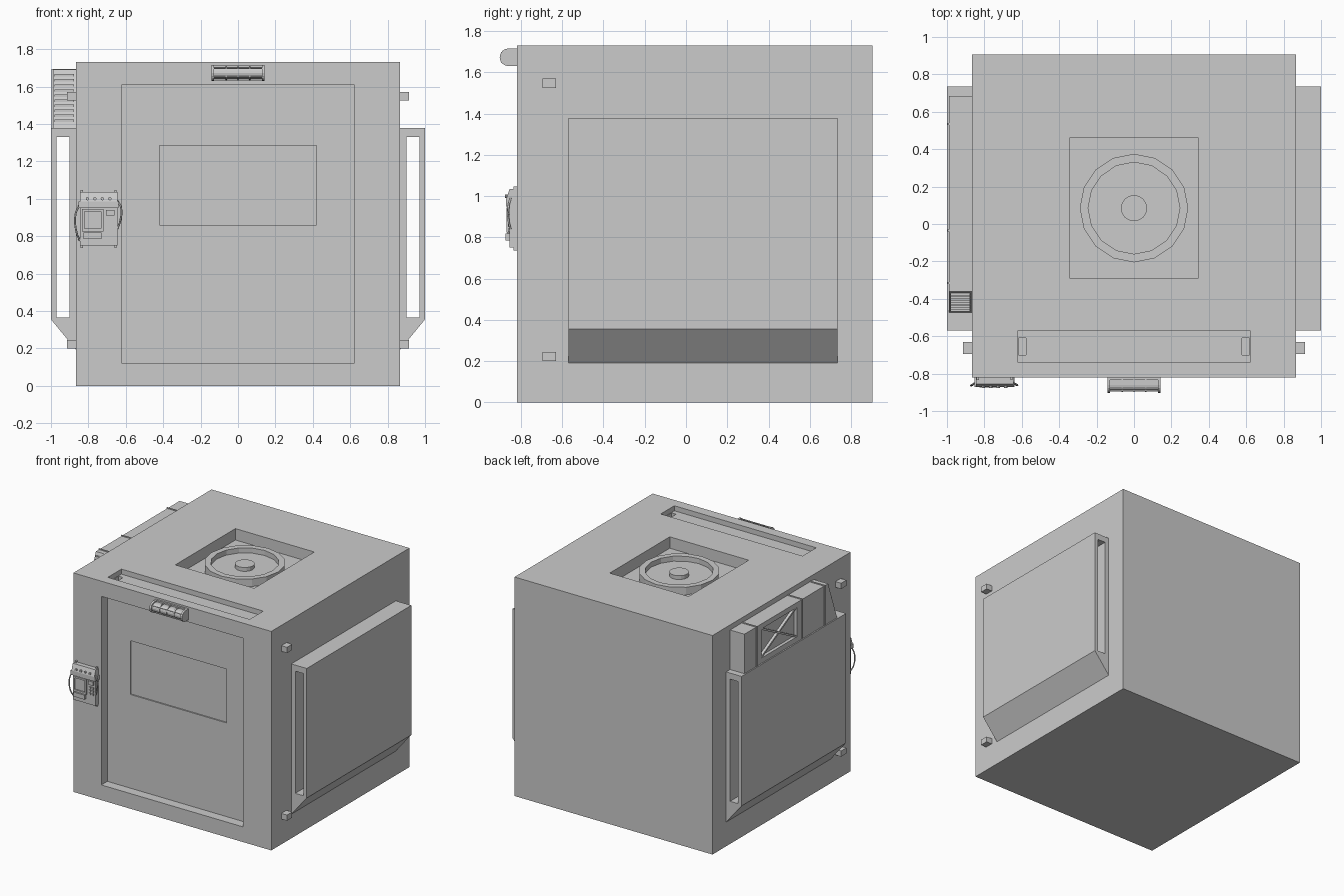
import bpy, bmesh, math
from mathutils import Vector

cube = bpy.data.objects.get("Cube")
if cube:
    bpy.data.objects.remove(cube, do_unlink=True)

GREY = (0.6, 0.6, 0.6, 1)
grey = bpy.data.materials.new("light_grey")
grey.use_nodes = True
grey.diffuse_color = GREY
grey.node_tree.nodes["Principled BSDF"].inputs["Base Color"].default_value = GREY


def finish(name, bm):
    bmesh.ops.recalc_face_normals(bm, faces=bm.faces)
    mesh = bpy.data.meshes.new(name)
    bm.to_mesh(mesh)
    bm.free()
    mesh.materials.append(grey)
    ob = bpy.data.objects.new(name, mesh)
    bpy.context.scene.collection.objects.link(ob)
    return ob


def box(name, x, y, z):
    """Box from (low, high) ranges on each axis."""
    bm = bmesh.new()
    bmesh.ops.create_cube(bm, size=1)
    for v in bm.verts:
        v.co = [r[0] if c < 0 else r[1] for c, r in zip(v.co, (x, y, z))]
    return finish(name, bm)


def prism(name, points, start, end, place):
    """Extrude a 2D profile; place(a, b, t) gives the 3D position."""
    bm = bmesh.new()
    rings = [[bm.verts.new(place(a, b, t)) for a, b in points] for t in (start, end)]
    for ring in rings:
        bm.faces.new(ring)
    n = len(points)
    for i in range(n):
        j = (i + 1) % n
        bm.faces.new((rings[0][i], rings[0][j], rings[1][j], rings[1][i]))
    return finish(name, bm)


def along_x(a, b, t):
    return (t, a, b)


def along_y(a, b, t):
    return (a, t, b)


def along_z(a, b, t):
    return (a, b, t)


def circle(cx, cy, r, n):
    return [(cx + r * math.sin(math.tau * i / n), cy + r * math.cos(math.tau * i / n))
            for i in range(n)]


def carve(ob, *cutters):
    """Subtract the cutters, keep the result and remove the cutters."""
    for c in cutters:
        m = ob.modifiers.new("cut", "BOOLEAN")
        m.operation, m.solver, m.object = "DIFFERENCE", "EXACT", c
    dg = bpy.context.evaluated_depsgraph_get()
    mesh = bpy.data.meshes.new_from_object(ob.evaluated_get(dg))
    ob.modifiers.clear()
    ob.data = mesh
    for c in cutters:
        bpy.data.objects.remove(c, do_unlink=True)


def cable(name, points, radius):
    cu = bpy.data.curves.new(name, "CURVE")
    cu.dimensions = "3D"
    cu.bevel_depth, cu.bevel_resolution, cu.resolution_u = radius, 1, 6
    sp = cu.splines.new("BEZIER")
    sp.bezier_points.add(len(points) - 1)
    for bp, p in zip(sp.bezier_points, points):
        bp.co = p
        bp.handle_left_type = bp.handle_right_type = "AUTO"
    cu.materials.append(grey)
    ob = bpy.data.objects.new(name, cu)
    bpy.context.scene.collection.objects.link(ob)


# Main body with door recess, window, roof slot and roof well
TOP, FRONT = 1.73, -0.82
body = box("body", (-0.865, 0.865), (FRONT, 0.905), (0, TOP))
carve(body,
      box("door_cut", (-0.62, 0.62), (-1, -0.745), (0.12, 1.61)),
      box("window_cut", (-0.42, 0.42), (-0.8, -0.735), (0.86, 1.285)),
      box("slot_cut", (-0.62, 0.62), (-0.74, -0.57), (1.69, 2)),
      box("well_cut", (-0.345, 0.345), (-0.29, 0.46), (1.64, 2)),
      *[box("hole_cut", (s * 0.597 - 0.02, s * 0.597 + 0.02), (-0.7, -0.61), (1.63, 1.8))
        for s in (-1, 1)])

# Roof vent: rim, recessed floor and hub
CY = 0.085
rim = prism("vent_rim", circle(0, CY, 0.29, 16), 1.635, 1.70, along_z)
carve(rim, prism("rim_cut", circle(0, CY, 0.245, 16), 1.66, 1.8, along_z))
prism("vent_hub", circle(0, CY, 0.07, 16), 1.655, 1.69, along_z)

# Side ducts, open from front to back, and small lugs
for side, s in (("left", 1), ("right", -1)):
    profile = [(s * 0.86, 0.185), (s * 1.0, 0.355), (s * 1.0, 1.378), (s * 0.86, 1.378)]
    duct = prism(side + "_duct", profile, -0.57, 0.735, along_y)
    carve(duct, box("duct_cut", sorted((s * 0.9, s * 0.97)), (-1, 1), (0.365, 1.33)))
    for level, z in (("lower", 0.2), ("upper", 1.525)):
        box(f"{side}_{level}_lug", sorted((s * 0.86, s * 0.915)), (-0.695, -0.63), (z, z + 0.045))

# Equipment housing above the right duct, sloped at its front
OUT = -0.99
housing = prism("housing", [(0.685, 1.37), (0.685, 1.69), (-0.36, 1.69), (-0.475, 1.37)],
                OUT, -0.86, along_x)
carve(housing, box("panel_cut", (-1.1, OUT + 0.025), (0.03, 0.47), (1.42, 1.65)))
for i, y in enumerate((0.535, -0.035, -0.315)):
    box(f"housing_band_{i}", (OUT - 0.006, -0.86), (y - 0.006, y + 0.006), (1.37, 1.695))

# Crossed braces in the housing panel
for i, (z0, z1) in enumerate(((1.42, 1.65), (1.65, 1.42))):
    w = 0.008
    prism(f"brace_{i}", [(0.03, z0 - w), (0.47, z1 - w), (0.47, z1 + w), (0.03, z0 + w)],
          OUT + 0.004, OUT + 0.03, along_x)

# Louvre slats on the sloped front
for i in range(10):
    z = 1.41 + i * 0.027
    y = -0.475 + (z - 1.37) * 0.36
    box(f"louvre_{i}", (-0.98, -0.878), (y - 0.008, y + 0.02), (z, z + 0.013))

# Front lamp: back plate, end caps, tube and ribs
def lamp_profile(r):
    arc = [(-0.86 - r * math.sin(math.pi * i / 8), 1.673 + r * math.cos(math.pi * i / 8))
           for i in range(9)]
    return [(FRONT + 0.005, 1.673 + r)] + arc + [(FRONT + 0.005, 1.673 - r)]


box("lamp_plate", (-0.14, 0.14), (-0.835, -0.815), (1.63, 1.716))
prism("lamp_tube", lamp_profile(0.032), -0.13, 0.13, along_x)
for i, x in enumerate((-0.135, 0.135)):
    prism(f"lamp_cap_{i}", lamp_profile(0.043), x - 0.008, x + 0.008, along_x)
for i in range(3):
    x = (i - 1) * 0.063
    prism(f"lamp_rib_{i}", lamp_profile(0.037), x - 0.004, x + 0.004, along_x)
for i, z in enumerate((1.65, 1.696)):
    box(f"lamp_guard_{i}", (-0.135, 0.135), (-0.896, -0.888), (z - 0.003, z + 0.003))

# Door control unit: casing, hood, screen, keypad and lower tray
box("control_casing", (-0.845, -0.645), (-0.855, -0.815), (0.75, 1.03))
box("control_hood", (-0.852, -0.638), (-0.872, -0.815), (0.95, 0.985))
prism("control_hood_slope", [(-0.872, 0.985), (-0.855, 1.035), (-0.815, 1.035), (-0.815, 0.985)],
      -0.845, -0.645, along_x)
frame = box("screen_frame", (-0.835, -0.72), (-0.87, -0.85), (0.825, 0.945))
carve(frame, box("screen_cut", (-0.822, -0.733), (-0.9, -0.86), (0.84, 0.932)))
box("control_tray", (-0.825, -0.73), (-0.874, -0.85), (0.785, 0.82))
box("card_reader", (-0.705, -0.66), (-0.868, -0.85), (0.91, 0.94))
for i in range(6):
    x, z = -0.695 + (i % 2) * 0.025, 0.835 + (i // 2) * 0.024
    box(f"key_{i}", (x - 0.008, x + 0.008), (-0.862, -0.85), (z - 0.008, z + 0.008))
for i in range(4):
    prism(f"knob_{i}", circle(-0.805 + i * 0.04, 1.0, 0.009, 8), -0.878, -0.85, along_y)
for i, x in enumerate((-0.835, -0.655)):
    box(f"mount_post_{i}", (x - 0.006, x + 0.006), (-0.835, -0.815), (0.737, 1.047))

# Cables looping beside the control unit
cable("outer_cable", [(-0.845, -0.85, 0.97), (-0.868, -0.86, 0.92),
                      (-0.863, -0.86, 0.82), (-0.845, -0.845, 0.775)], 0.005)
cable("inner_cable", [(-0.645, -0.85, 0.99), (-0.625, -0.86, 0.95),
                      (-0.63, -0.86, 0.88), (-0.645, -0.85, 0.84)], 0.005)
